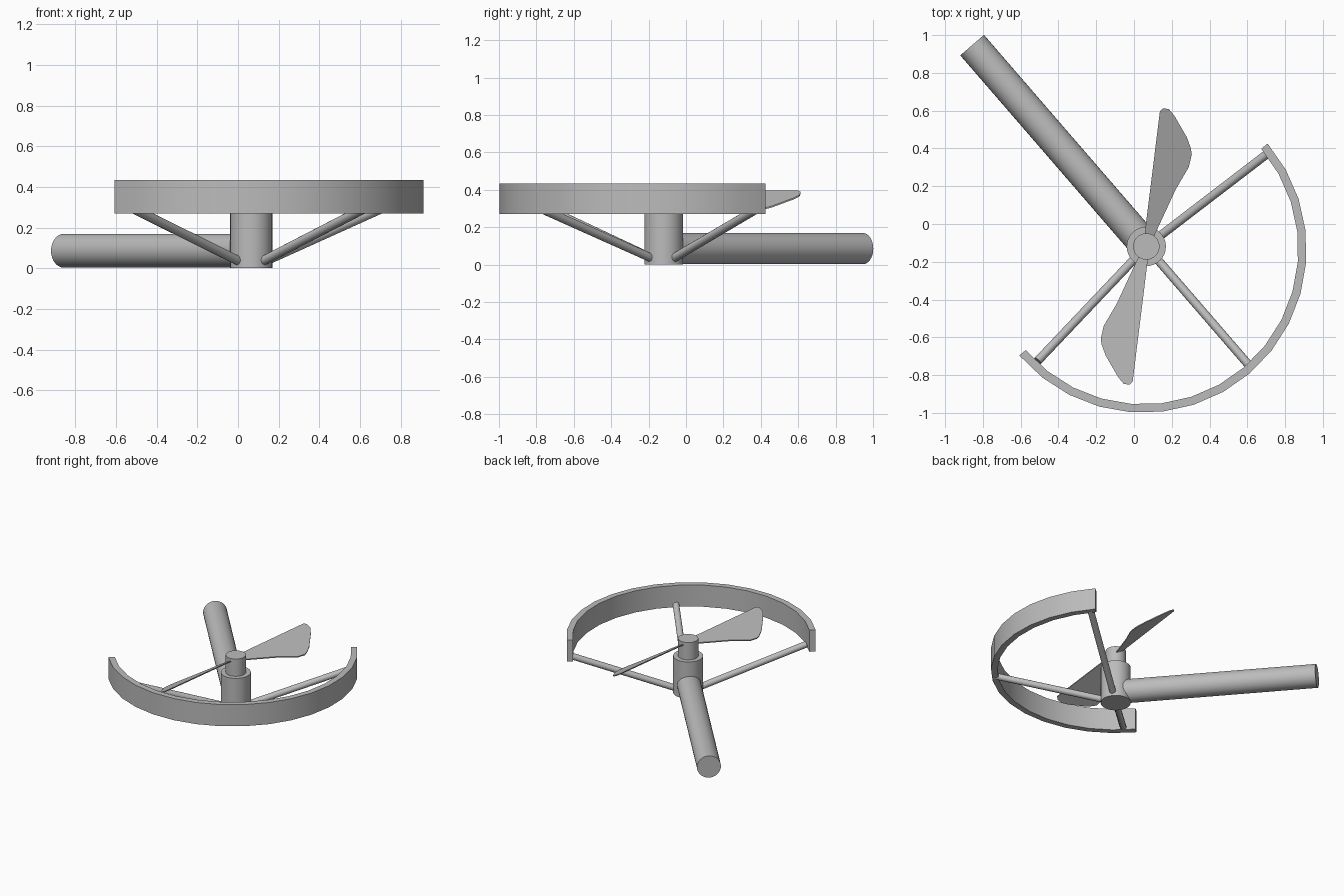
import bpy, bmesh, math
from mathutils import Vector, Matrix

cube = bpy.data.objects.get("Cube")
if cube:
    bpy.data.objects.remove(cube, do_unlink=True)

grey = bpy.data.materials.new("plain grey")
grey.use_nodes = True
colour = (0.5, 0.5, 0.5, 1)
grey.diffuse_color = colour
grey.node_tree.nodes["Principled BSDF"].inputs["Base Color"].default_value = colour

HUB = Vector((0.065, -0.119, 0))


def finish(name, bm):
    """Turn a bmesh into a grey object with smooth curves and sharp edges."""
    bmesh.ops.recalc_face_normals(bm, faces=bm.faces)
    mesh = bpy.data.meshes.new(name)
    bm.to_mesh(mesh)
    bm.free()
    obj = bpy.data.objects.new(name, mesh)
    bpy.context.collection.objects.link(obj)
    mesh.materials.append(grey)
    bpy.ops.object.select_all(action='DESELECT')
    obj.select_set(True)
    bpy.context.view_layer.objects.active = obj
    bpy.ops.object.shade_smooth_by_angle(angle=math.radians(30))
    return obj


def rod(name, start, end, radius, sides=32):
    """Closed cylinder between two points."""
    start, end = Vector(start), Vector(end)
    axis = end - start
    turn = axis.to_track_quat('Z', 'Y').to_matrix().to_4x4()
    bm = bmesh.new()
    bmesh.ops.create_cone(bm, cap_ends=True, segments=sides, radius1=radius,
                          radius2=radius, depth=axis.length,
                          matrix=Matrix.Translation((start + end) / 2) @ turn)
    return finish(name, bm)


# Motor housing and its rotating cap
rod("motor_housing", HUB, HUB + Vector((0, 0, 0.28)), 0.104)
rod("rotor_cap", HUB + Vector((0, 0, 0.27)), HUB + Vector((0, 0, 0.412)), 0.07)

# Main support arm
rod("support_arm", HUB + Vector((0, 0, 0.086)), (-0.857, 0.947, 0.086), 0.083)

# Struts from the housing to the guard
for name, tip in (("left_strut", (0.71, 0.375, 0.295)),
                  ("front_strut", (0.615, -0.755, 0.29)),
                  ("right_strut", (-0.51, -0.725, 0.29))):
    tip = Vector(tip)
    outward = Vector((tip.x - HUB.x, tip.y - HUB.y, 0)).normalized()
    rod(name, HUB + outward * 0.09 + Vector((0, 0, 0.036)), tip, 0.023, 16)

# Half-round guard, swept from a rectangular section
centre = Vector((0.05, -0.135, 0))
section = [(0.864, 0.27), (0.864, 0.435), (0.82, 0.435), (0.82, 0.27)]
bm = bmesh.new()
steps = 16
rings = []
for i in range(steps + 1):
    a = math.radians(-139.5 + 180 * i / steps)
    rings.append([bm.verts.new(centre + Vector((r * math.cos(a), r * math.sin(a), z)))
                  for r, z in section])
for a, b in zip(rings, rings[1:]):
    for k in range(4):
        bm.faces.new((a[k], a[k - 1], b[k - 1], b[k]))
bm.faces.new(rings[0])
bm.faces.new(rings[-1])
finish("blade_guard", bm)

# Two pitched propeller blades
outline = [(-0.013, 0.03), (0.072, 0.715), (0.088, 0.732), (0.12, 0.727), (0.15, 0.69),
           (0.215, 0.578), (0.236, 0.52), (0.241, 0.488), (0.225, 0.42),
           (0.156, 0.302), (0.03, 0.03)]
for name, turn in (("rear_blade", 0), ("front_blade", math.pi)):
    bm = bmesh.new()
    verts = []
    for x, y in outline:
        leading_edge = 0.131 * (y - 0.074) - 0.013
        verts.append(bm.verts.new((x, y, 0.39 - 0.52 * (x - leading_edge))))
    face = bm.faces.new(verts)
    top = bmesh.ops.extrude_face_region(bm, geom=[face])["geom"]
    bmesh.ops.translate(bm, vec=(0, 0, 0.008),
                        verts=[v for v in top if isinstance(v, bmesh.types.BMVert)])
    bmesh.ops.transform(bm, verts=bm.verts,
                        matrix=Matrix.Translation(HUB) @ Matrix.Rotation(turn, 4, 'Z'))
    finish(name, bm)
